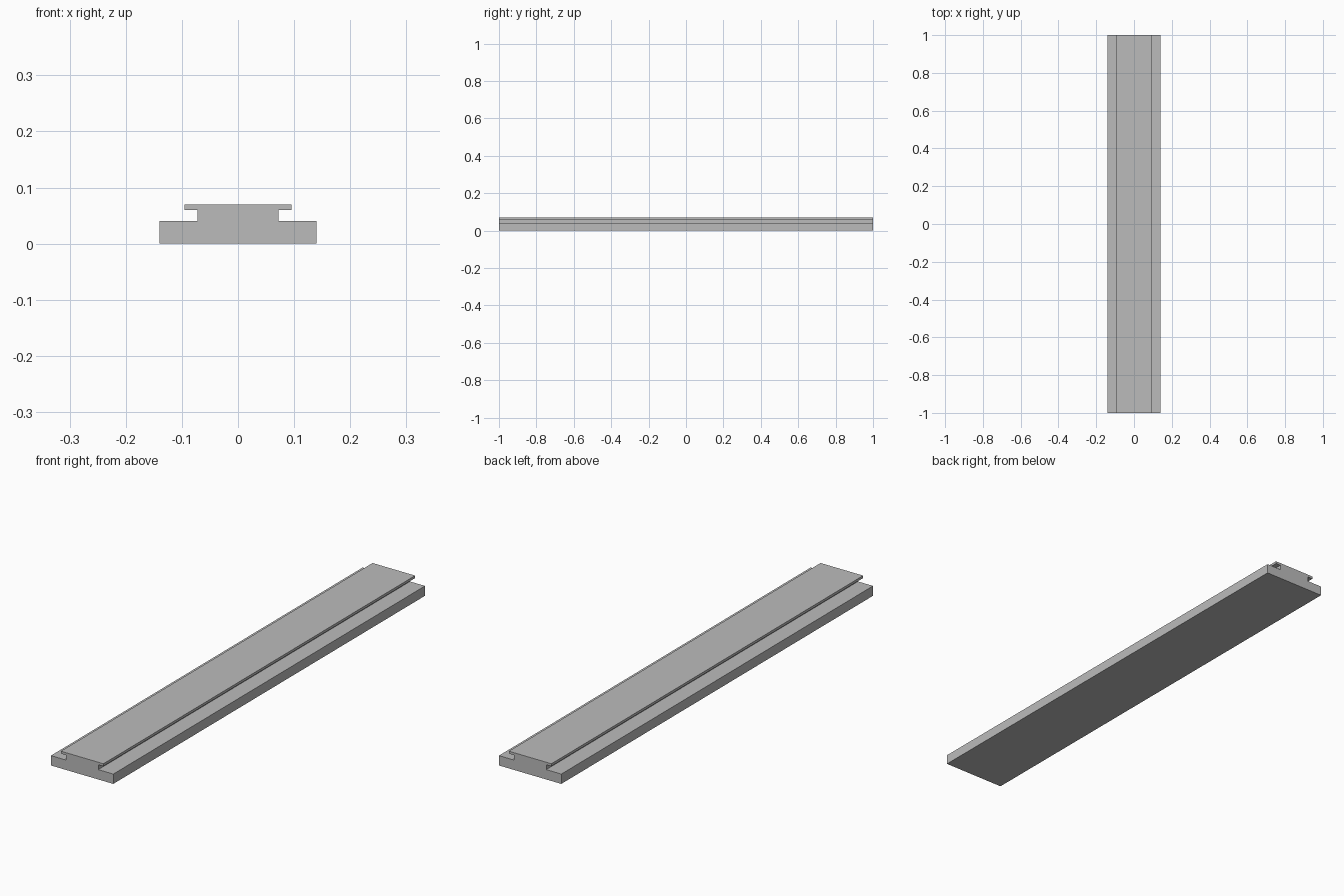
import bpy
import bmesh

cube = bpy.data.objects.get("Cube")
if cube:
    bpy.data.objects.remove(cube, do_unlink=True)

# Plain grey metal
metal = bpy.data.materials.new("light_grey")
metal.use_nodes = True
grey = (0.5, 0.5, 0.5, 1)
metal.diffuse_color = grey
metal.node_tree.nodes["Principled BSDF"].inputs["Base Color"].default_value = grey

# Half cross-section (x, z): wide base, narrow neck, overhanging lip
half = [(0.14, 0), (0.14, 0.04), (0.0725, 0.04),
        (0.0725, 0.06), (0.0955, 0.06), (0.0955, 0.07)]
section = half + [(-x, z) for x, z in reversed(half)]

# Extrude the mirrored section along the length of the rail
bm = bmesh.new()
front = bm.faces.new([bm.verts.new((x, -1, z)) for x, z in section])
result = bmesh.ops.extrude_face_region(bm, geom=[front], use_keep_orig=True)
back_verts = [v for v in result["geom"] if isinstance(v, bmesh.types.BMVert)]
bmesh.ops.translate(bm, verts=back_verts, vec=(0, 2, 0))
bmesh.ops.recalc_face_normals(bm, faces=bm.faces)

mesh = bpy.data.meshes.new("slide_rail")
bm.to_mesh(mesh)
bm.free()
mesh.materials.append(metal)
rail = bpy.data.objects.new("slide_rail", mesh)
bpy.context.collection.objects.link(rail)
